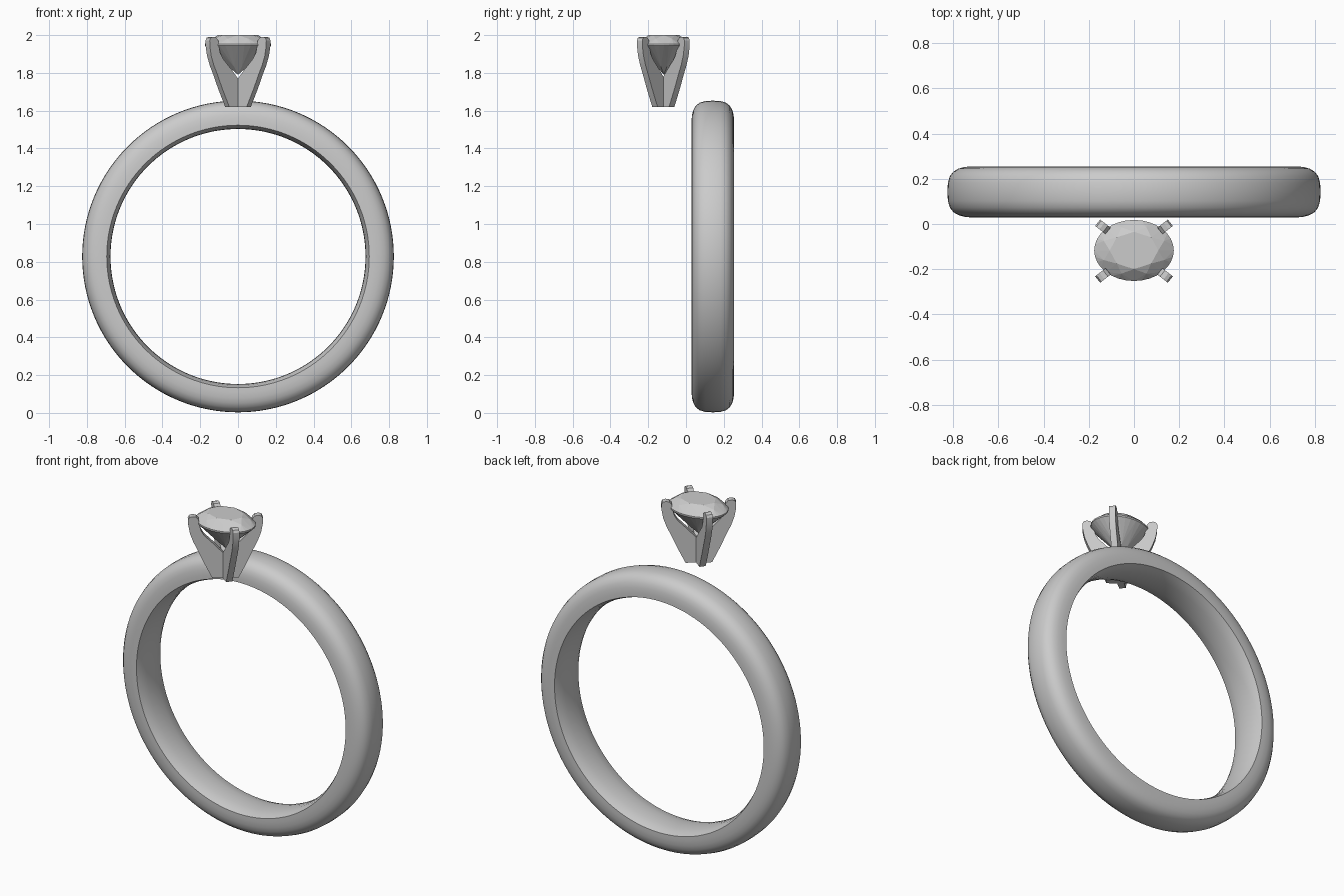
import bpy, bmesh
from math import cos, sin, pi, radians
from mathutils import Matrix, Vector

if "Cube" in bpy.data.objects:
    bpy.data.objects.remove(bpy.data.objects["Cube"])

HEAD_Y = -0.12


def make_object(name, bm, smooth=None):
    bmesh.ops.recalc_face_normals(bm, faces=bm.faces)
    mesh = bpy.data.meshes.new(name)
    bm.to_mesh(mesh)
    bm.free()
    ob = bpy.data.objects.new(name, mesh)
    bpy.context.collection.objects.link(ob)
    if smooth:
        bpy.ops.object.select_all(action='DESELECT')
        bpy.context.view_layer.objects.active = ob
        ob.select_set(True)
        bpy.ops.object.shade_smooth_by_angle(angle=radians(smooth))
    return ob


# Band: domed outside, slightly bulged inside, half profile (offset from middle, radius)
half = [(0.113, 0.695), (0.113, 0.72), (0.110, 0.75), (0.103, 0.776), (0.090, 0.798),
        (0.070, 0.814), (0.040, 0.823)]
inside = [(0.0, 0.675), (0.045, 0.677), (0.085, 0.684)]
right = inside + half + [(0.0, 0.825)]
profile = right + [(-y, r) for y, r in reversed(right[1:-1])]
bm = bmesh.new()
steps = 128
rings = []
for i in range(steps):
    a = 2 * pi * i / steps
    rings.append([bm.verts.new((r * sin(a), 0.142 + y, 0.828 + r * cos(a))) for y, r in profile])
for i in range(steps):
    p, q = rings[i], rings[(i + 1) % steps]
    for j in range(len(profile)):
        k = (j + 1) % len(profile)
        bm.faces.new((p[j], p[k], q[k], q[j]))
make_object("band", bm, 40)

# Prongs: one curved plate outline (distance from axis, height), turned to four diagonals
outline = [(0.0, 1.62), (0.072, 1.62), (0.097, 1.67), (0.122, 1.722), (0.152, 1.79),
           (0.176, 1.84), (0.194, 1.89), (0.203, 1.94), (0.204, 1.972), (0.197, 1.986),
           (0.180, 1.991), (0.160, 1.987), (0.147, 1.972), (0.142, 1.94), (0.133, 1.905),
           (0.115, 1.875), (0.088, 1.848), (0.060, 1.82), (0.0, 1.755)]
for n, deg in enumerate((38, 142, 218, 322)):
    bm = bmesh.new()
    face = bm.faces.new([bm.verts.new((r, -0.018, z)) for r, z in outline])
    ext = bmesh.ops.extrude_face_region(bm, geom=[face])
    bmesh.ops.translate(bm, vec=(0, 0.036, 0),
                        verts=[v for v in ext["geom"] if isinstance(v, bmesh.types.BMVert)])
    bm.transform(Matrix.Translation((0, HEAD_Y, 0)) @ Matrix.Rotation(radians(deg), 4, 'Z'))
    make_object(f"prong_{n + 1}", bm, 25)

# Oval gem: faceted hull of table, crown points, girdle and culet
bm = bmesh.new()


def oval(count, scale, z, turn=0.0):
    for i in range(count):
        a = 2 * pi * (i + turn) / count
        bm.verts.new((0.176 * scale * cos(a), HEAD_Y + 0.003 + 0.135 * scale * sin(a), z))


oval(8, 0.61, 2.0)
oval(8, 0.82, 1.981, 0.5)
oval(32, 1.0, 1.953)
oval(32, 1.0, 1.944)
oval(8, 0.30, 1.832, 0.5)
bm.verts.new((0, HEAD_Y + 0.003, 1.79))
bmesh.ops.convex_hull(bm, input=bm.verts[:])
bmesh.ops.dissolve_limit(bm, angle_limit=radians(1), verts=bm.verts[:], edges=bm.edges[:])
make_object("gem", bm)
